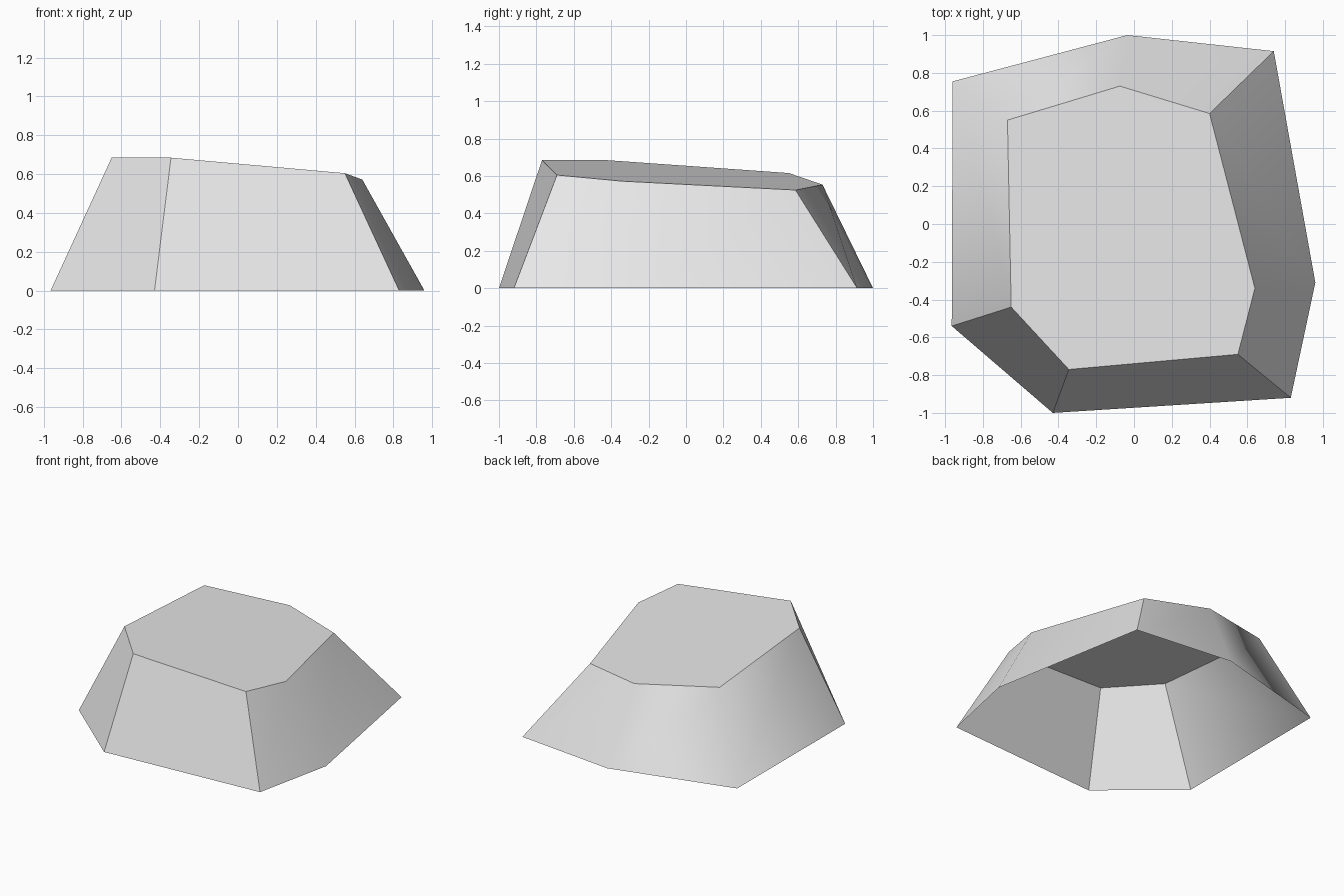
import bpy
import bmesh

cube = bpy.data.objects.get("Cube")
if cube:
    bpy.data.objects.remove(cube, do_unlink=True)

# One grey stone colour
stone = bpy.data.materials.new("stone_grey")
stone.use_nodes = True
stone.diffuse_color = (0.8, 0.8, 0.8, 1)
stone.node_tree.nodes["Principled BSDF"].inputs["Base Color"].default_value = (0.8, 0.8, 0.8, 1)

# Outlines, counter-clockwise from the front corner
foot = [(-0.43, -1.0), (0.83, -0.92), (0.96, -0.31), (0.74, 0.915),
        (-0.035, 1.0), (-0.96, 0.755), (-0.965, -0.54)]
crown = [(-0.345, -0.77), (0.55, -0.69), (0.64, -0.34), (0.40, 0.585),
         (-0.075, 0.73), (-0.67, 0.55), (-0.65, -0.44)]
hard_corners = {0, 1, 3, 6}


def crown_height(x, y):
    """Tilted plane of the flat top."""
    return 0.6 - 0.0825 * x - 0.0725 * y


bm = bmesh.new()
low = [bm.verts.new((x, y, 0)) for x, y in foot]
high = [bm.verts.new((x, y, crown_height(x, y))) for x, y in crown]
count = len(low)

# Sloping walls, open underneath
for i in range(count):
    j = (i + 1) % count
    bm.faces.new((low[i], low[j], high[j], high[i])).smooth = True

# Flat tilted top with a crisp rim
top = bm.faces.new(high)
for edge in top.edges:
    edge.smooth = False

# Crisp wall corners, the others stay softly shaded
for i in hard_corners:
    bm.edges.get((low[i], high[i])).smooth = False

mesh = bpy.data.meshes.new("rock")
bm.to_mesh(mesh)
bm.free()
mesh.materials.append(stone)
rock = bpy.data.objects.new("rock", mesh)
bpy.context.collection.objects.link(rock)
